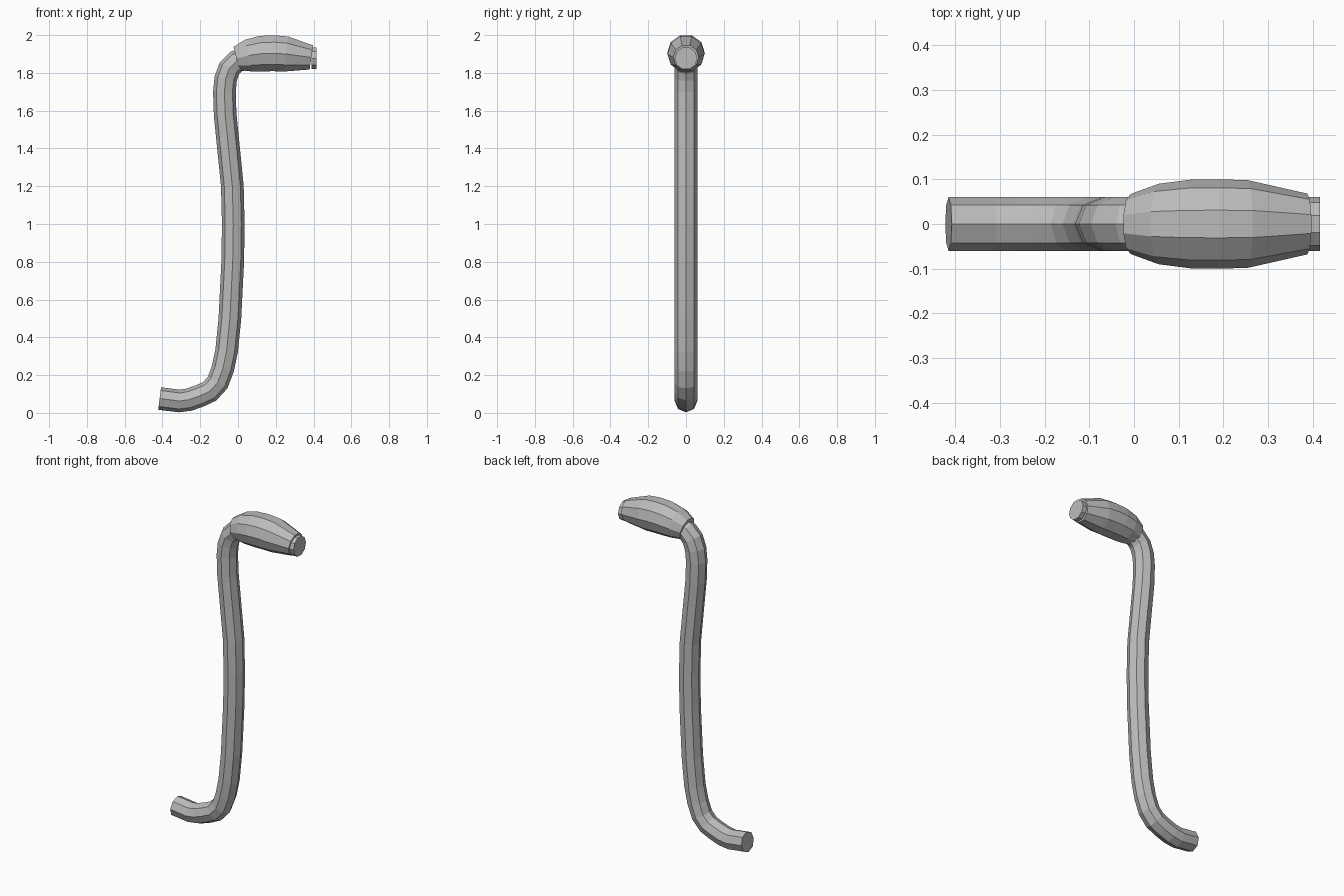
import bpy, bmesh, math
from mathutils import Vector

if "Cube" in bpy.data.objects:
    bpy.data.objects.remove(bpy.data.objects["Cube"])

metal = bpy.data.materials.new("grey metal")
metal.diffuse_color = (0.5, 0.5, 0.5, 1)
metal.use_nodes = True
metal.node_tree.nodes["Principled BSDF"].inputs["Base Color"].default_value = metal.diffuse_color


def sweep(name, path, sides):
    """Sweep a regular polygon along (x, z, radius) points, vertex facing +y."""
    bm = bmesh.new()
    rings = []
    for i, (x, z, r) in enumerate(path):
        a, b = path[max(i - 1, 0)], path[min(i + 1, len(path) - 1)]
        t = Vector((b[0] - a[0], 0, b[1] - a[1])).normalized()
        up = Vector((-t.z, 0, t.x))
        side = Vector((0, 1, 0))
        ring = []
        for k in range(sides):
            ang = 2 * math.pi * k / sides
            ring.append(bm.verts.new(Vector((x, 0, z)) + side * r * math.cos(ang) + up * r * math.sin(ang)))
        rings.append(ring)
    for p, q in zip(rings, rings[1:]):
        for k in range(sides):
            n = (k + 1) % sides
            bm.faces.new((p[k], p[n], q[n], q[k]))
    bm.faces.new(rings[0])
    bm.faces.new(rings[-1])
    bmesh.ops.recalc_face_normals(bm, faces=bm.faces[:])
    mesh = bpy.data.meshes.new(name)
    bm.to_mesh(mesh)
    bm.free()
    mesh.materials.append(metal)
    obj = bpy.data.objects.new(name, mesh)
    bpy.context.collection.objects.link(obj)
    return obj


# Bent eight-sided stem with a hooked foot
stem = [(-0.415, 0.076), (-0.31, 0.063), (-0.26, 0.07), (-0.205, 0.089), (-0.15, 0.114),
        (-0.108, 0.16), (-0.08, 0.235), (-0.06, 0.33), (-0.043, 0.5), (-0.028, 0.8),
        (-0.025, 1.0), (-0.03, 1.2), (-0.05, 1.4), (-0.068, 1.58), (-0.072, 1.7),
        (-0.065, 1.77), (-0.045, 1.825), (-0.01, 1.86), (0.04, 1.875)]
sweep("stem", [(x, z, 0.06) for x, z in stem], 8)

# Ten-sided bulging head, slightly arched
sweep("head", [(-0.008, 1.876, 0.067), (0.055, 1.892, 0.09), (0.125, 1.902, 0.099),
               (0.19, 1.904, 0.1), (0.255, 1.9, 0.098), (0.388, 1.882, 0.068)], 10)

# Short straight end cap
sweep("end_cap", [(0.389, 1.877, 0.06), (0.416, 1.877, 0.06)], 10)
